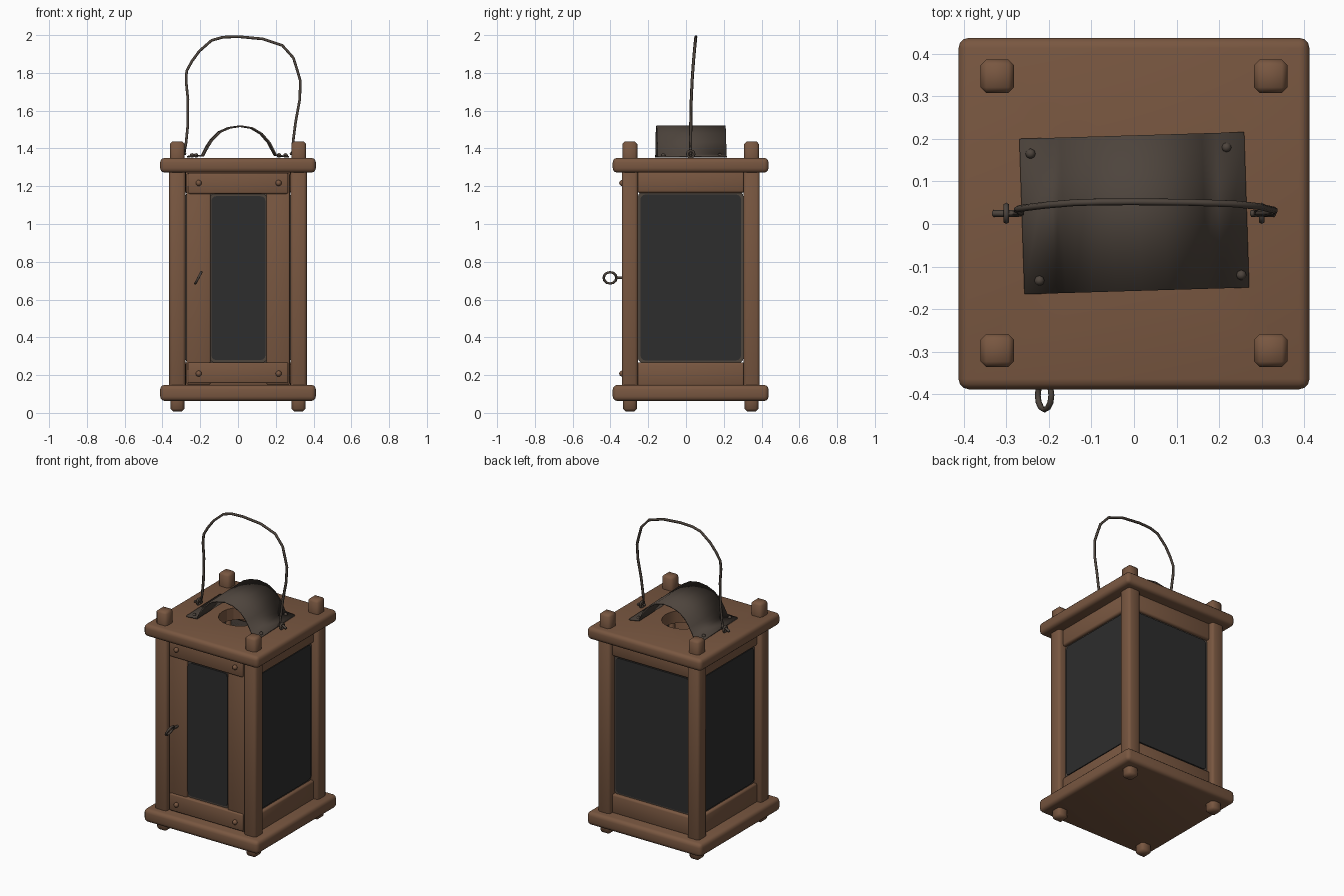
import bpy, math
from mathutils import Vector

if "Cube" in bpy.data.objects:
    bpy.data.objects.remove(bpy.data.objects["Cube"])

CY = 0.025  # the body sits slightly behind the origin because of the door ring


def material(name, rgb):
    m = bpy.data.materials.new(name)
    m.diffuse_color = (*rgb, 1)
    m.use_nodes = True
    m.node_tree.nodes["Principled BSDF"].inputs["Base Color"].default_value = m.diffuse_color
    return m


WOOD = material("brown wood", (0.19, 0.095, 0.052))
GLASS = material("dark glass", (0.026, 0.026, 0.026))
METAL = material("dark iron", (0.075, 0.058, 0.046))


def finish(ob, name, mat, angle=50):
    ob.name = name
    ob.data.materials.clear()
    ob.data.materials.append(mat)
    bpy.ops.object.select_all(action='DESELECT')
    ob.select_set(True)
    bpy.context.view_layer.objects.active = ob
    bpy.ops.object.shade_smooth_by_angle(angle=math.radians(angle))
    return ob


def box(name, lo, hi, mat, bevel=0.0, segments=2):
    lo, hi = Vector(lo), Vector(hi)
    bpy.ops.mesh.primitive_cube_add(size=1, location=(lo + hi) / 2)
    ob = bpy.context.object
    ob.scale = hi - lo
    bpy.ops.object.transform_apply(location=False, rotation=False, scale=True)
    if bevel:
        mod = ob.modifiers.new("Bevel", 'BEVEL')
        mod.width, mod.segments = bevel, segments
        bpy.ops.object.modifier_apply(modifier="Bevel")
    return finish(ob, name, mat)


def wire(name, points, radius, cyclic=False):
    cu = bpy.data.curves.new(name, 'CURVE')
    cu.dimensions = '3D'
    cu.bevel_depth, cu.bevel_resolution = radius, 1
    cu.use_fill_caps = True
    sp = cu.splines.new('POLY')
    sp.points.add(len(points) - 1)
    for p, co in zip(sp.points, points):
        p.co = (*co, 1)
    sp.use_cyclic_u = cyclic
    ob = bpy.data.objects.new(name, cu)
    bpy.context.collection.objects.link(ob)
    bpy.ops.object.select_all(action='DESELECT')
    ob.select_set(True)
    bpy.context.view_layer.objects.active = ob
    bpy.ops.object.convert(target='MESH')
    return finish(bpy.context.object, name, METAL, 70)


def ring(name, loc, r, thick, rot):
    bpy.ops.mesh.primitive_torus_add(location=loc, rotation=rot, major_radius=r, minor_radius=thick,
                                     major_segments=12, minor_segments=6)
    return finish(bpy.context.object, name, METAL, 70)


def rivet(name, loc, r, mat):
    bpy.ops.mesh.primitive_uv_sphere_add(segments=8, ring_count=6, radius=r, location=loc)
    return finish(bpy.context.object, name, mat, 70)


def rounded_panel(name, w, z0, z1, depth, corner, mat, place):
    """Upright plate with rounded corners; place maps (across, outward, z) to the world."""
    pts = []
    for sx, sz, a0 in ((1, 1, 0), (-1, 1, 90), (-1, -1, 180), (1, -1, 270)):
        cx, cz = sx * (w / 2 - corner), (z0 + z1) / 2 + sz * ((z1 - z0) / 2 - corner)
        for k in range(4):
            a = math.radians(a0 + 30 * k)
            pts.append((cx + corner * math.cos(a), cz + corner * math.sin(a)))
    n = len(pts)
    verts = [place(u, d, z) for d in (0, depth) for u, z in pts]
    faces = [list(range(n))[::-1], list(range(n, 2 * n))]
    faces += [(i, (i + 1) % n, n + (i + 1) % n, n + i) for i in range(n)]
    me = bpy.data.meshes.new(name)
    me.from_pydata(verts, [], faces)
    ob = bpy.data.objects.new(name, me)
    bpy.context.collection.objects.link(ob)
    return finish(ob, name, mat, 40)


# Base and roof boards, the roof with a round smoke hole
box("base_board", (-0.412, -0.388, 0.063), (0.412, 0.437, 0.148), WOOD, 0.024, 3)
roof = box("roof_board", (-0.412, -0.388, 1.272), (0.412, 0.437, 1.35), WOOD, 0.024, 3)
bpy.ops.mesh.primitive_cylinder_add(vertices=20, radius=0.13, depth=0.4, location=(0, CY, 1.3))
cutter = bpy.context.object
cutter.name = "smoke_hole_cutter"
cutter.hide_render = True
mod = roof.modifiers.new("Smoke hole", 'BOOLEAN')
mod.operation, mod.object, mod.solver = 'DIFFERENCE', cutter, 'EXACT'
bpy.context.view_layer.objects.active = roof
bpy.ops.object.modifier_apply(modifier=mod.name)
bpy.data.objects.remove(cutter)
finish(roof, "roof_board", WOOD)

# Corner posts with smaller tenons through both boards
for sx in (-1, 1):
    for sy in (-1, 1):
        x, y = sx * 0.321, CY + sy * 0.322
        box("corner_post", (x - 0.043, y - 0.043, 0.13), (x + 0.043, y + 0.043, 1.29), WOOD, 0.016)
        box("post_top", (x - 0.039, y - 0.039, 1.28), (x + 0.039, y + 0.039, 1.437), WOOD, 0.013, 1)
        box("post_foot", (x - 0.037, y - 0.037, 0.008), (x + 0.037, y + 0.037, 0.12), WOOD, 0.014, 1)

# Side and back walls: two rails, a metal trim and a pane each
walls = {
    "right": lambda u, d, z: (0.30 + d, CY + u, z),
    "left": lambda u, d, z: (-0.30 - d, CY - u, z),
    "back": lambda u, d, z: (-u, CY + 0.30 + d, z),
}


def wall_box(name, place, half, d0, d1, z0, z1, bevel):
    a, b = place(-half, d0, z0), place(half, d1, z1)
    box(name, [min(p) for p in zip(a, b)], [max(p) for p in zip(a, b)], WOOD, bevel)


for side, place in walls.items():
    wall_box(side + "_lower_rail", place, 0.285, -0.025, 0.035, 0.14, 0.268, 0.012)
    wall_box(side + "_upper_rail", place, 0.285, -0.025, 0.035, 1.165, 1.28, 0.012)
    rounded_panel(side + "_trim", 0.56, 0.262, 1.172, 0.015, 0.03, METAL, place)
    rounded_panel(side + "_pane", 0.532, 0.278, 1.156, 0.021, 0.025, GLASS, place)

# Front door: stiles, rails, trim, pane and pegs
front = lambda u, d, z: (u + 0.002, -0.295 - d, z)
box("door_stile_left", (-0.272, -0.322, 0.15), (-0.145, -0.27, 1.27), WOOD, 0.008)
box("door_stile_right", (0.15, -0.322, 0.15), (0.274, -0.27, 1.27), WOOD, 0.008)
box("door_lower_rail", (-0.265, -0.333, 0.157), (0.265, -0.275, 0.268), WOOD, 0.008)
box("door_upper_rail", (-0.265, -0.333, 1.16), (0.265, -0.275, 1.27), WOOD, 0.008)
rounded_panel("door_trim", 0.306, 0.265, 1.163, 0.015, 0.03, METAL, front)
rounded_panel("door_pane", 0.286, 0.28, 1.147, 0.021, 0.025, GLASS, front)
for x in (-0.208, 0.215):
    for z in (0.208, 1.217):
        rivet("door_peg", (x, -0.338, z), 0.016, WOOD)

# Door pull: a ring hanging from a short staple
pull = ring("door_ring", (-0.21, -0.402, 0.715), 0.034, 0.007, (0, math.radians(90), math.radians(90)))
pull.rotation_euler = (0, math.radians(90 + 28), 0)
wire("door_staple", [(-0.21, -0.31, 0.715), (-0.21, -0.372, 0.715)], 0.008)

# Arched smoke shield with flat feet riveted to the roof
profile = [(-0.265, 1.357), (-0.19, 1.362), (-0.165, 1.41), (-0.14, 1.448), (-0.10, 1.487), (-0.05, 1.509),
           (0.01, 1.518), (0.07, 1.508), (0.12, 1.478), (0.16, 1.432), (0.195, 1.365), (0.262, 1.355)]
verts = []
for x, z in profile:
    skew = 0.03 * x
    verts += [(x + 0.008, -0.157 + skew, z), (x - 0.004, 0.208 + skew, z)]
me = bpy.data.meshes.new("smoke_shield")
me.from_pydata(verts, [], [(2 * i, 2 * i + 2, 2 * i + 3, 2 * i + 1) for i in range(len(profile) - 1)])
shield = bpy.data.objects.new("smoke_shield", me)
bpy.context.collection.objects.link(shield)
mod = shield.modifiers.new("Thickness", 'SOLIDIFY')
mod.thickness, mod.offset = 0.008, 0
finish(shield, "smoke_shield", METAL)
for x, y in ((-0.243, 0.165), (0.217, 0.18), (-0.222, -0.133), (0.252, -0.12)):
    rivet("shield_rivet", (x, y, 1.363), 0.012, METAL)

# Bent wire handle hooked into two eyelets
path = [(-0.30, 1.385), (-0.282, 1.375), (-0.275, 1.43), (-0.266, 1.52), (-0.265, 1.66), (-0.275, 1.757),
        (-0.272, 1.81), (-0.245, 1.86), (-0.205, 1.915), (-0.14, 1.972), (-0.08, 1.989), (0.0, 1.992),
        (0.13, 1.98), (0.235, 1.945), (0.293, 1.88), (0.315, 1.81), (0.33, 1.757), (0.327, 1.66),
        (0.305, 1.54), (0.292, 1.44), (0.285, 1.375), (0.305, 1.385)]
wire("handle", [(x, CY + 0.028 * max(0, (z - 1.5) / 0.5) ** 2, z) for x, z in path], 0.008)
for s in (-1, 1):
    ring("handle_eyelet", (s * 0.30, CY, 1.37), 0.018, 0.007, (0, math.radians(90), 0))
    wire("handle_hook", [(s * 0.33, CY, 1.362), (s * 0.30, CY, 1.378), (s * 0.275, CY, 1.37)], 0.008)
